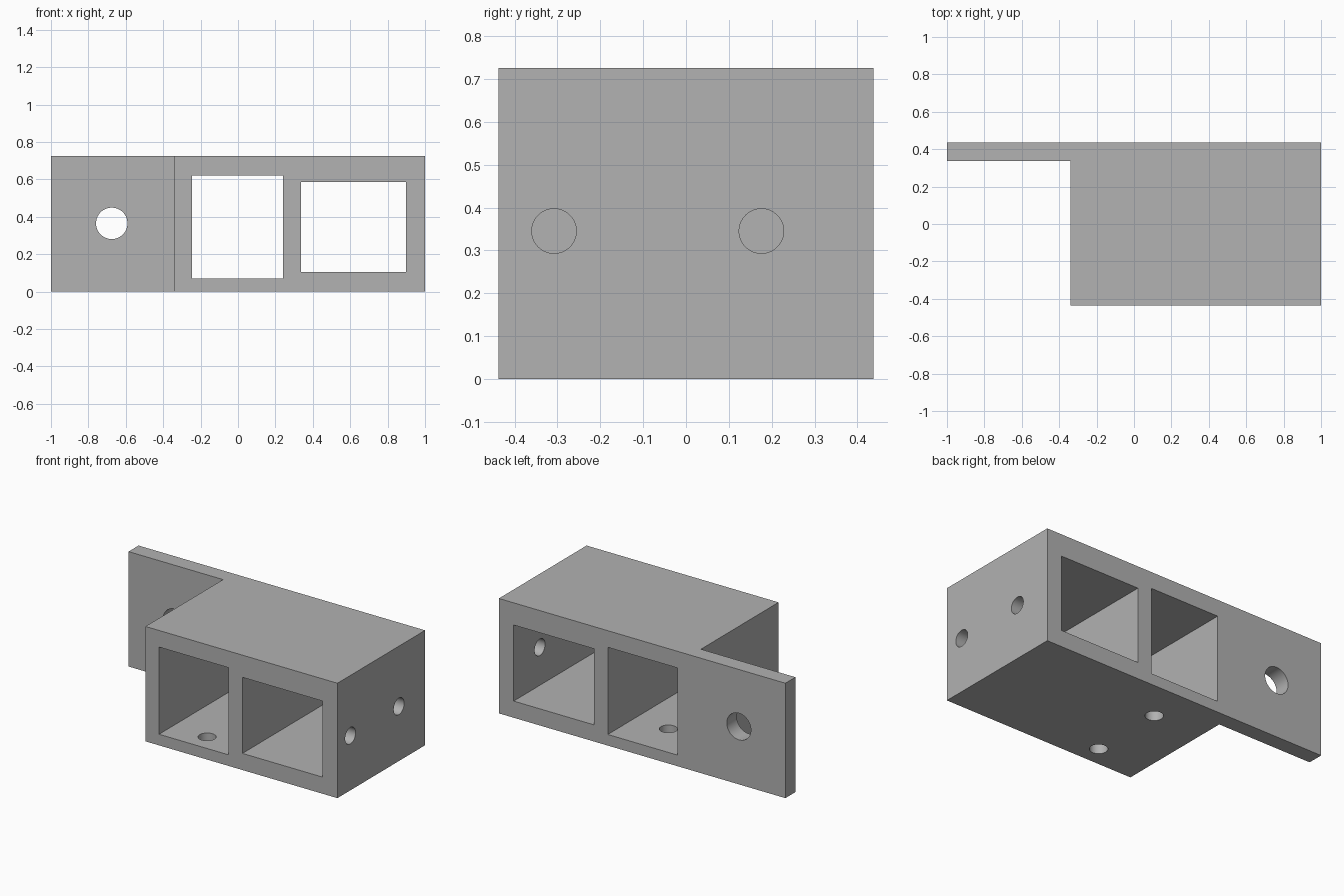
import bpy
import bmesh
from math import pi
from mathutils import Matrix, Vector

old = bpy.data.objects.get("Cube")
if old:
    bpy.data.objects.remove(old, do_unlink=True)

HEIGHT = 0.725
BACK = 0.437

grey = bpy.data.materials.new("plain grey")
grey.use_nodes = True
colour = (0.445, 0.445, 0.445, 1)
grey.diffuse_color = colour
grey.node_tree.nodes["Principled BSDF"].inputs["Base Color"].default_value = colour


def finish(name, bm):
    bmesh.ops.recalc_face_normals(bm, faces=bm.faces)
    mesh = bpy.data.meshes.new(name)
    bm.to_mesh(mesh)
    bm.free()
    mesh.materials.append(grey)
    obj = bpy.data.objects.new(name, mesh)
    bpy.context.collection.objects.link(obj)
    return obj


def window_cutter(name, x0, x1, z0, z1):
    """Rectangular channel running front to back."""
    bm = bmesh.new()
    size = Matrix.Diagonal((x1 - x0, 2, z1 - z0, 1))
    place = Matrix.Translation(((x0 + x1) / 2, 0, (z0 + z1) / 2))
    bmesh.ops.create_cube(bm, size=1, matrix=place @ size)
    return finish(name, bm)


def hole_cutter(name, centre, axis, radius, depth=0.2):
    """Round hole through one wall."""
    bm = bmesh.new()
    turn = Vector(axis).to_track_quat("Z", "Y").to_matrix().to_4x4()
    bmesh.ops.create_cone(bm, cap_ends=True, segments=64, radius1=radius,
                          radius2=radius, depth=depth,
                          matrix=Matrix.Translation(centre) @ turn)
    return finish(name, bm)


# Block with a thin mounting flange, extruded from its plan
plan = [(-1, BACK), (-1, 0.337), (-0.34, 0.337),
        (-0.34, -BACK), (1, -BACK), (1, BACK)]
bm = bmesh.new()
base = bm.faces.new([bm.verts.new((x, y, 0)) for x, y in plan])
top = bmesh.ops.extrude_face_region(bm, geom=[base])["geom"]
bmesh.ops.translate(bm, vec=(0, 0, HEIGHT),
                    verts=[v for v in top if isinstance(v, bmesh.types.BMVert)])
bracket = finish("bracket_block", bm)

# Two channels, the flange hole, and pairs of holes in the floor and side wall
cutters = [
    window_cutter("middle_channel", -0.245, 0.24, 0.07, 0.62),
    window_cutter("side_channel", 0.337, 0.897, 0.105, 0.585),
    hole_cutter("flange_hole", (-0.675, 0.387, 0.365), (0, 1, 0), 0.084),
]
for y in (-0.308, 0.176):
    cutters.append(hole_cutter("floor_hole", (0, y, 0.035), (0, 0, 1), 0.052))
    cutters.append(hole_cutter("side_hole", (0.95, y, 0.345), (1, 0, 0), 0.052))

bpy.ops.object.select_all(action="DESELECT")
bracket.select_set(True)
bpy.context.view_layer.objects.active = bracket
for cutter in cutters:
    cut = bracket.modifiers.new(cutter.name, "BOOLEAN")
    cut.operation = "DIFFERENCE"
    cut.solver = "EXACT"
    cut.object = cutter
    bpy.ops.object.modifier_apply(modifier=cut.name)
    bpy.data.objects.remove(cutter, do_unlink=True)

bpy.ops.object.shade_smooth_by_angle(angle=pi / 6)
